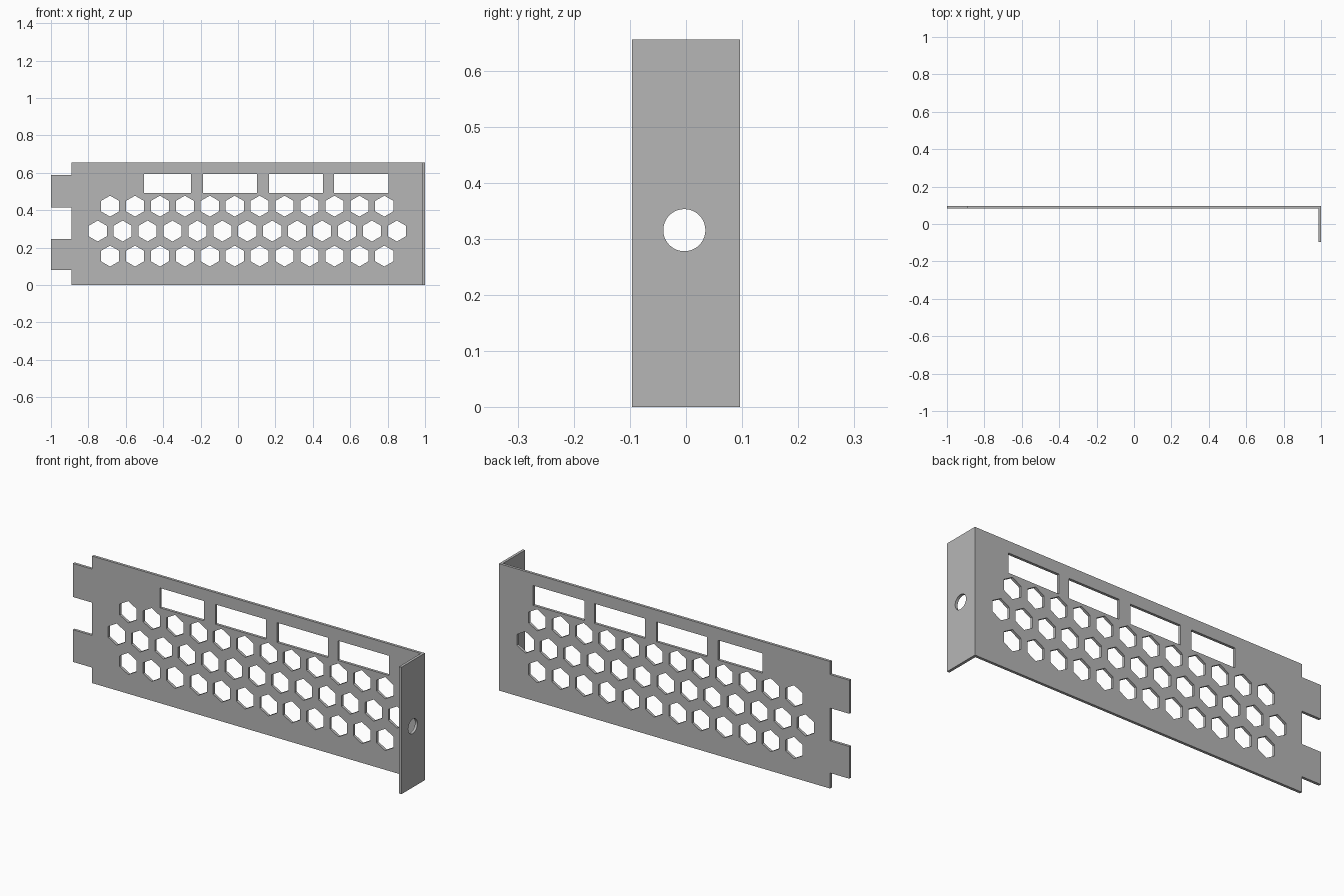
import bpy, bmesh
from math import cos, sin, pi, radians
from mathutils import Matrix, Vector

if "Cube" in bpy.data.objects:
    bpy.data.objects.remove(bpy.data.objects["Cube"], do_unlink=True)

THICK, HEIGHT, DEPTH = 0.014, 0.655, 0.096

grey = bpy.data.materials.new("sheet_metal_grey")
grey.use_nodes = True
colour = (0.47, 0.47, 0.47, 1)
grey.diffuse_color = colour
grey.node_tree.nodes["Principled BSDF"].inputs["Base Color"].default_value = colour


def rect(x0, x1, y0, y1):
    return [(x0, y0), (x1, y0), (x1, y1), (x0, y1)]


def polygon(cx, cy, r, sides):
    # first corner points straight up
    return [(cx + r * sin(2 * pi * i / sides), cy + r * cos(2 * pi * i / sides))
            for i in range(sides)]


def sheet(name, outline, holes, matrix):
    """Flat sheet of metal with cut-outs, from a filled and extruded curve."""
    curve = bpy.data.curves.new(name + "_profile", "CURVE")
    curve.dimensions = "2D"
    curve.fill_mode = "BOTH"
    curve.extrude = THICK / 2
    for loop in [outline] + holes:
        spline = curve.splines.new("POLY")
        spline.points.add(len(loop) - 1)
        for point, (x, y) in zip(spline.points, loop):
            point.co = (x, y, 0, 1)
        spline.use_cyclic_u = True
    temp = bpy.data.objects.new(name + "_profile", curve)
    bpy.context.collection.objects.link(temp)
    bpy.context.view_layer.update()
    graph = bpy.context.evaluated_depsgraph_get()
    mesh = bpy.data.meshes.new_from_object(temp.evaluated_get(graph))
    bpy.data.objects.remove(temp, do_unlink=True)
    bpy.data.curves.remove(curve)

    # weld caps to walls and orient the sheet
    bm = bmesh.new()
    bm.from_mesh(mesh)
    bmesh.ops.remove_doubles(bm, verts=bm.verts, dist=1e-5)
    bmesh.ops.transform(bm, matrix=matrix, verts=bm.verts)
    bmesh.ops.recalc_face_normals(bm, faces=bm.faces)
    for face in bm.faces:
        face.smooth = False
        face.material_index = 0
    bm.to_mesh(mesh)
    bm.free()
    mesh.name = name
    mesh.materials.clear()
    mesh.materials.append(grey)
    obj = bpy.data.objects.new(name, mesh)
    bpy.context.collection.objects.link(obj)
    return obj


# Main panel outline with two tabs on the right-hand edge
edge, tip = -0.89, -1.0
outline = [(edge, 0), (1, 0), (1, HEIGHT), (edge, HEIGHT)]
for low, high in ((0.415, 0.588), (0.08, 0.246)):
    outline += [(edge, high), (tip, high), (tip, low), (edge, low)]

# Rectangular slots along the top
holes = [rect(x0, x1, 0.492, 0.594)
         for x0, x1 in ((-0.503, -0.251), (-0.187, 0.102), (0.166, 0.455), (0.513, 0.805))]

# Three staggered rows of hexagonal vents
PITCH = 0.1333
for z, start, count in ((0.155, -0.684, 12), (0.289, -0.75, 13), (0.422, -0.684, 12)):
    holes += [polygon(start + i * PITCH, z, 0.056, 6) for i in range(count)]

upright = Matrix.Translation((0, DEPTH - THICK / 2, 0)) @ Matrix.Rotation(radians(90), 4, "X")
sheet("vented_panel", outline, holes, upright)

# Side flange bent forward, with a round screw hole
sideways = Matrix(((0, 0, 1, 1 - THICK / 2), (1, 0, 0, 0), (0, 1, 0, 0), (0, 0, 0, 1)))
sheet("side_flange", rect(-DEPTH, DEPTH - THICK, 0, HEIGHT),
      [polygon(-0.003, 0.3155, 0.0375, 48)], sideways)
